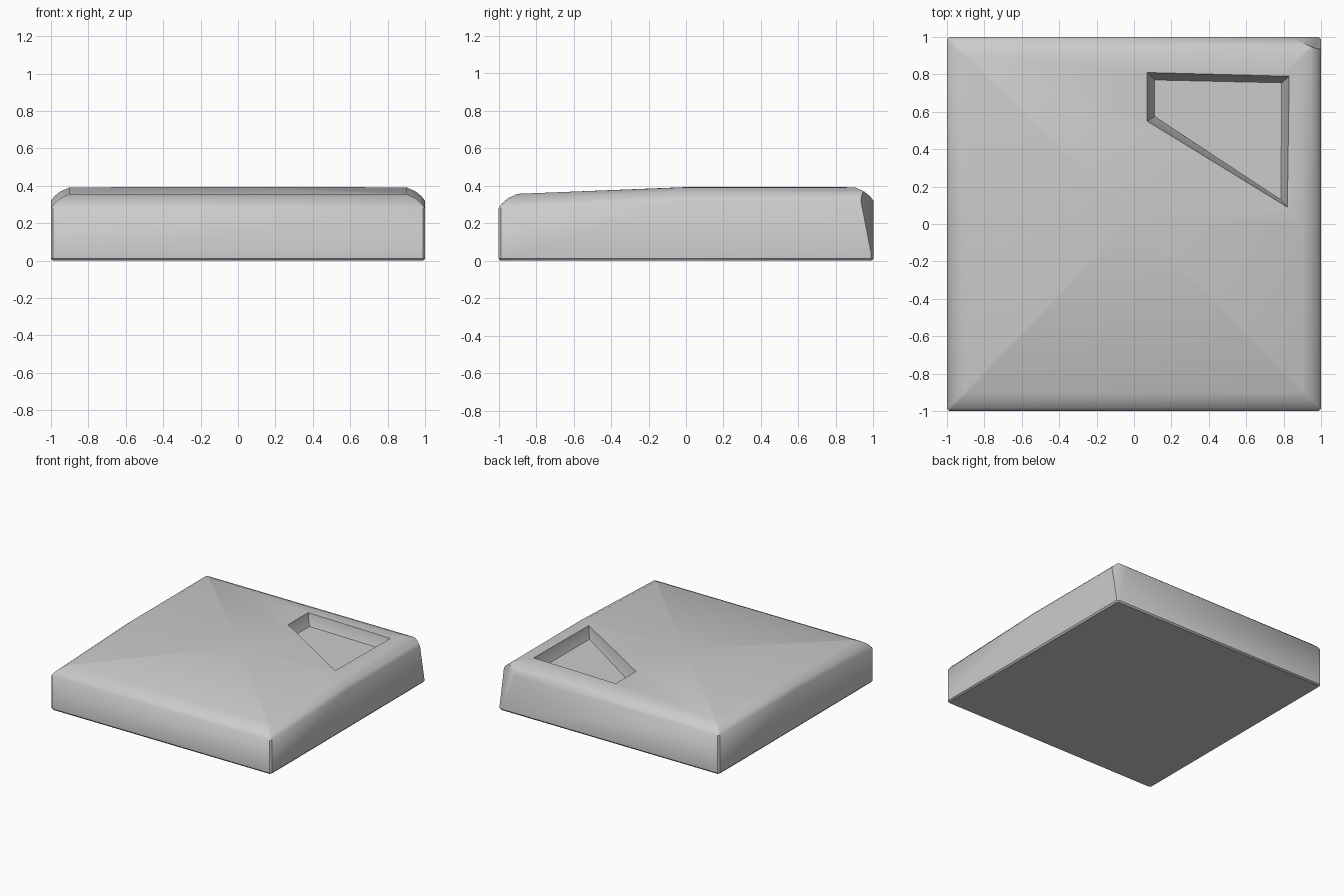
import bpy, bmesh
from mathutils import Vector

if "Cube" in bpy.data.objects:
    bpy.data.objects.remove(bpy.data.objects["Cube"])


def top_z(y):
    # Top is level at the back and slopes down towards the front
    return 0.392 + min(y, 0) * 0.039


def ring(bm, inset, height):
    h, c = 1 - inset, 0.012
    pts = [(-h + c, -h), (h - c, -h), (h, -h + c), (h, 0), (h, h - c),
           (h - c, h), (-h + c, h), (-h, h - c), (-h, 0), (-h, -h + c)]
    return [bm.verts.new((x, y, height(y))) for x, y in pts]


def bridge(bm, a, b):
    n = len(a)
    for i in range(n):
        j = (i + 1) % n
        bm.faces.new((a[i], a[j], b[j], b[i]))


def make_object(name, bm):
    bmesh.ops.recalc_face_normals(bm, faces=bm.faces)
    mesh = bpy.data.meshes.new(name)
    bm.to_mesh(mesh)
    bm.free()
    obj = bpy.data.objects.new(name, mesh)
    bpy.context.collection.objects.link(obj)
    return obj


# Slab: stacked rings, chamfered base and rounded shoulder
bm = bmesh.new()
rings = [ring(bm, 0.01, lambda y: 0.0), ring(bm, 0.0, lambda y: 0.012)]
for inset, drop in [(0, 0.072), (0.018, 0.048), (0.05, 0.022), (0.1, 0)]:
    rings.append(ring(bm, inset, lambda y, d=drop: top_z(y) - d))
for a, b in zip(rings, rings[1:]):
    bridge(bm, a, b)
bm.faces.new(rings[0][::-1])
peak = bm.verts.new((0, 0.03, 0.394))
for i, v in enumerate(rings[-1]):
    bm.faces.new((v, rings[-1][(i + 1) % 10], peak))

# Chipped back right corner
p, q, r = Vector((1, 0.935, 0.31)), Vector((0.85, 1, 0.32)), Vector((0.995, 0.995, 0.012))
normal = (q - p).cross(r - p).normalized()
if normal.x + normal.y < 0:
    normal = -normal
cut = bmesh.ops.bisect_plane(bm, geom=bm.verts[:] + bm.edges[:] + bm.faces[:],
                             plane_co=p, plane_no=normal, clear_outer=True)
bmesh.ops.holes_fill(bm, edges=[e for e in bm.edges if e.is_boundary], sides=0)
slab = make_object("tile_slab", bm)

# Recess cutter: tapered four-sided pocket
floor = [(0.11, 0.575), (0.785, 0.13), (0.79, 0.755), (0.11, 0.77)]
rim = [(0.07, 0.55), (0.82, 0.09), (0.83, 0.79), (0.07, 0.81)]
bm = bmesh.new()
levels = [[bm.verts.new((x, y, z)) for x, y in pts]
          for pts, z in ((floor, 0.305), (rim, 0.392), (rim, 0.6))]
for a, b in zip(levels, levels[1:]):
    bridge(bm, a, b)
bm.faces.new(levels[0][::-1])
bm.faces.new(levels[-1])
cutter = make_object("recess_cutter", bm)
cutter.hide_render = True

mod = slab.modifiers.new("recess", 'BOOLEAN')
mod.operation = 'DIFFERENCE'
mod.solver = 'EXACT'
mod.object = cutter
bpy.context.view_layer.objects.active = slab
slab.select_set(True)
bpy.ops.object.modifier_apply(modifier=mod.name)
bpy.data.objects.remove(cutter)

bpy.ops.object.shade_smooth_by_angle(angle=0.65)
